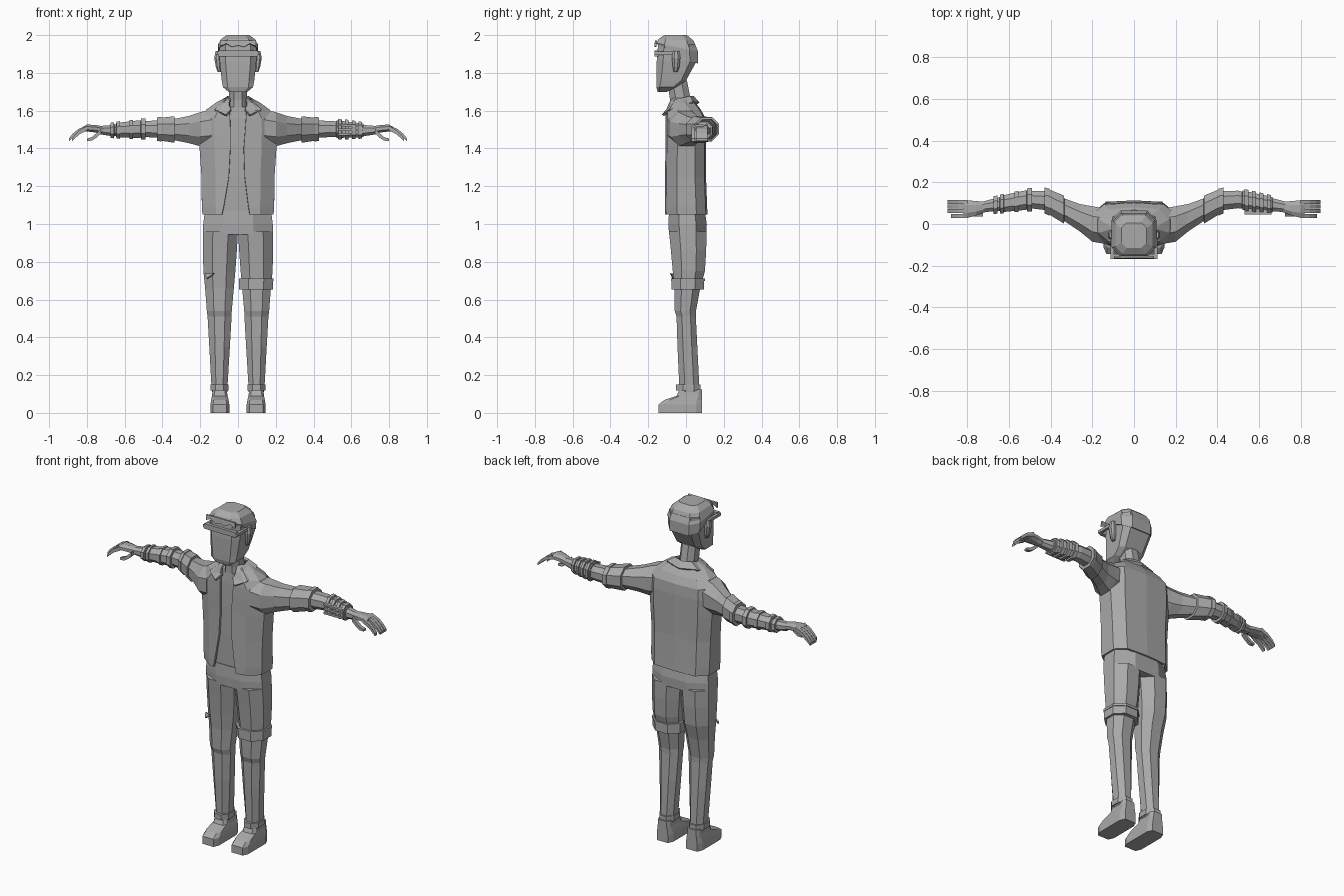
import bpy, bmesh, math
from mathutils import Vector

grey = bpy.data.materials.new("plain_grey")
grey.diffuse_color = (0.4, 0.4, 0.4, 1)


def make(name, verts, faces, thick=0):
    bm = bmesh.new()
    vs = [bm.verts.new(v) for v in verts]
    for f in faces:
        bm.faces.new([vs[i] for i in f])
    bmesh.ops.recalc_face_normals(bm, faces=bm.faces)
    me = bpy.data.meshes.new(name)
    bm.to_mesh(me)
    bm.free()
    me.materials.append(grey)
    ob = bpy.data.objects.new(name, me)
    bpy.context.collection.objects.link(ob)
    if thick:
        m = ob.modifiers.new("thickness", 'SOLIDIFY')
        m.thickness, m.offset = thick, 0
    return ob


def loft(name, rings, closed=True, thick=0):
    n, k = len(rings[0]), len(rings)
    verts = [v for r in rings for v in r]
    faces = [(a * n + i, a * n + (i + 1) % n, (a + 1) * n + (i + 1) % n, (a + 1) * n + i)
             for a in range(k - 1) for i in range(n if closed else n - 1)]
    if closed:
        faces += [tuple(range(n)), tuple(range((k - 1) * n, k * n))]
    return make(name, verts, faces, thick)


def octagon(a0, a1, b0, b1, c=0.28):
    """Rectangle with cut corners, as eight 2D points."""
    da, db = (a1 - a0) * c, (b1 - b0) * c
    return [(a0 + da, b0), (a1 - da, b0), (a1, b0 + db), (a1, b1 - db),
            (a1 - da, b1), (a0 + da, b1), (a0, b1 - db), (a0, b0 + db)]


def level(z, x0, x1, y0, y1, s=1, tilt=0, c=0.28):
    return [(s * x, y, z + tilt * (y + 0.045)) for x, y in octagon(x0, x1, y0, y1, c)]


def slice_x(x, yc, zc, hy, hz, s=1, c=0.28):
    return [(s * x, y, z) for y, z in octagon(yc - hy, yc + hy, zc - hz, zc + hz, c)]


def box(name, x0, x1, y0, y1, z0, z1):
    return loft(name, [[(x0, y0, z), (x1, y0, z), (x1, y1, z), (x0, y1, z)] for z in (z0, z1)])


# Head, neck and hair
loft("head", [level(z, -w, w, a, b, c=0.16) for z, w, a, b in (
    (1.70, .05, -.15, -.10), (1.725, .08, -.157, -.05), (1.76, .086, -.157, 0.0),
    (1.86, .097, -.155, .055), (1.95, .098, -.148, .05))])
loft("neck", [level(z, -w, w, a, b) for z, w, a, b in (
    (1.55, .055, -.085, .045), (1.66, .047, -.085, .025), (1.76, .047, -.10, .005))])
loft("hair", [level(z, -w, w, a, b, tilt=t, c=0.2) for z, w, a, b, t in (
    (1.90, .104, -.156, .064, -.48), (1.935, .107, -.158, .064, -.2),
    (1.975, .09, -.145, .04, -.05), (2.0, .06, -.115, .005, 0))])
# Wavy fringe along the forehead
wave = [1.94, 1.955, 1.937, 1.945, 1.937, 1.955, 1.94]
xs = [-.095 + i * .19 / 6 for i in range(7)]
loft("fringe", [[(x, -.162, z) for x, z in zip(xs, wave)],
                [(x, -.158, 1.972) for x in xs]], closed=False, thick=.01)
# Eyewear band and ears
box("eyewear_front", -.102, .102, -.168, -.145, 1.888, 1.918)
for s, side in ((1, "left"), (-1, "right")):
    a, b = sorted((s * .095, s * .112))
    box("eyewear_arm_" + side, a, b, -.168, -.05, 1.895, 1.912)
    loft("ear_" + side, [level(z, .09, o, p, q, s) for z, o, p, q in (
        (1.805, .108, -.065, -.045), (1.83, .117, -.07, -.035),
        (1.88, .126, -.075, -.03), (1.915, .118, -.07, -.035))])

# Shirt under the open jacket
loft("shirt", [level(z, -w, w, a, b) for z, w, a, b in (
    (1.03, .165, -.085, .095), (1.25, .165, -.092, .09), (1.42, .175, -.093, .09),
    (1.56, .16, -.09, .08), (1.62, .10, -.085, .05))])


def jacket_ring(z, w, f, b, gap_l, gap_r):
    right = [(gap_r, f), (.62 * w, f + .008), (w, f + .06), (w * 1.0, b - .055), (.72 * w, b - .008)]
    left = [(-gap_l, f)] + [(-x, y) for x, y in right[1:]]
    return [(x, y, z) for x, y in right + [(0, b)] + left[::-1]]


loft("jacket", [jacket_ring(*r) for r in (
    (1.05, .183, -.105, .108, .085, .062), (1.09, .186, -.106, .106, .075, .055),
    (1.25, .188, -.105, .10, .048, .035), (1.40, .198, -.103, .10, .04, .03),
    (1.50, .20, -.103, .10, .04, .038), (1.56, .198, -.102, .096, .042, .042),
    (1.60, .165, -.10, .075, .045, .045), (1.64, .11, -.085, .045, .045, .045),
    (1.662, .065, -.065, .035, .04, .04))], closed=False, thick=.012)
# Folded collar around the neck
upper = [(.036, -.098, 1.605), (.062, -.055, 1.655), (.052, .02, 1.672), (0, .036, 1.672)]
lower = [(.062, -.122, 1.575), (.122, -.085, 1.60), (.10, .035, 1.642), (0, .066, 1.64)]
full = lambda p: p + [(-x, y, z) for x, y, z in p[-2::-1]]
loft("collar", [full(upper), full(lower)], closed=False, thick=.014)

# Arms as slices: x, centre y, centre z, half depth, half height
ARM = [(.14, -.01, 1.51, .085, .095), (.20, 0, 1.502, .085, .09), (.26, .03, 1.50, .066, .072),
       (.33, .066, 1.50, .055, .058), (.42, .112, 1.502, .046, .046), (.50, .118, 1.503, .042, .042),
       (.58, .105, 1.50, .038, .038), (.68, .09, 1.495, .03, .028), (.73, .082, 1.497, .025, .022)]


def arm_at(x, grow=0):
    for p, q in zip(ARM, ARM[1:]):
        if x <= q[0]:
            t = (x - p[0]) / (q[0] - p[0])
            m = [u + (v - u) * t for u, v in zip(p, q)]
            return (x, m[1], m[2], m[3] + grow, m[4] + grow)


def band(name, s, x0, x1, grow):
    return loft(name, [slice_x(*arm_at(x, g), s) for x, g in (
        (x0, 0), (x0 + .001, grow), (x1 - .001, grow), (x1, 0))])


def finger(name, s, y0, y1, path):
    loft(name, [[(s * x, y, z + h) for y, h in ((y0, -t), (y1, -t), (y1, t), (y0, t))]
                for x, z, t in path])


for s, side in ((1, "left"), (-1, "right")):
    loft("arm_" + side, [slice_x(*r, s) for r in ARM])
    band("sleeve_roll_" + side, s, .335, .42, .013)
    band("sleeve_roll_edge_" + side, s, .405, .43, .017)
    # Hand with curled fingers
    loft("palm_" + side, [slice_x(*r, s) for r in (
        (.71, .083, 1.497, .024, .02), (.76, .075, 1.505, .035, .02),
        (.80, .072, 1.508, .042, .018), (.82, .074, 1.502, .04, .013))])
    for i in range(3):
        y = .054 + i * .021
        finger("finger_%s_%d" % (side, i + 1), s, y, y + .019,
               ((.80, 1.510, .012), (.845, 1.492, .011), (.875, 1.468, .01), (.895, 1.446, .007)))
    finger("index_finger_" + side, s, .028, .048,
           ((.80, 1.507, .012), (.84, 1.485, .011), (.865, 1.462, .01), (.88, 1.445, .007)))
    finger("thumb_" + side, s, .036, .058,
           ((.725, 1.492, .013), (.75, 1.468, .012), (.775, 1.45, .009), (.80, 1.446, .006)))

# Forearm guard on one arm: wrap with raised straps and rail
band("forearm_wrap", 1, .52, .665, .006)
for i in range(4):
    band("forearm_strap_%d" % (i + 1), 1, .53 + i * .036, .55 + i * .036, .014)
for i, dz in enumerate((-.025, 0, .025)):
    finger("forearm_rail_%d" % (i + 1), 1, .045, .075,
           ((.53, 1.50 + dz, .006), (.66, 1.497 + dz * .8, .006)))
# Looser bands on the other arm
for i, (a, b, g) in enumerate(((.49, .515, .014), (.515, .63, .006), (.555, .575, .011),
                               (.625, .645, .013), (.655, .675, .012))):
    band("forearm_bandage_%d" % (i + 1), -1, a, b, g)

# Trousers
loft("hips", [level(z, -w, w, a, b) for z, w, a, b in (
    (.945, .185, -.09, .108), (1.0, .184, -.093, .11), (1.07, .175, -.09, .10))])
LEG = [(.11, .056, .138, -.03, .07), (.15, .055, .141, -.036, .07), (.35, .043, .152, -.045, .06),
       (.51, .034, .161, -.05, .052), (.54, .033, .165, -.06, .053), (.66, .022, .174, -.062, .075),
       (.75, .014, .183, -.07, .10), (.86, .006, .186, -.08, .107), (.96, 0, .185, -.09, .108)]
for s, side in ((1, "left"), (-1, "right")):
    loft("leg_" + side, [level(*r, s) for r in LEG])
    loft("ankle_cuff_" + side, [level(z, .05, .146, -.052, .078, s) for z in (.118, .15)])
    # Boot: widths and toe position per height
    loft("boot_" + side, [level(z, a, b, f, .085, s, c=.14) for z, a, b, f in (
        (0, .046, .146, -.145), (.045, .046, .146, -.145), (.068, .05, .142, -.115),
        (.09, .055, .138, -.05), (.125, .06, .134, -.035))])
loft("thigh_strap", [level(z, .006, .186, -.077, .095) for z in (.652, .70)])
loft("thigh_strap_edge", [level(z, .004, .189, -.08, .10) for z in (.698, .712)])
# Torn flap on the other thigh
make("torn_flap", [(-.175, -.05, .735), (-.125, -.082, .738), (-.165, -.07, .71)], [(0, 1, 2)], .008)
